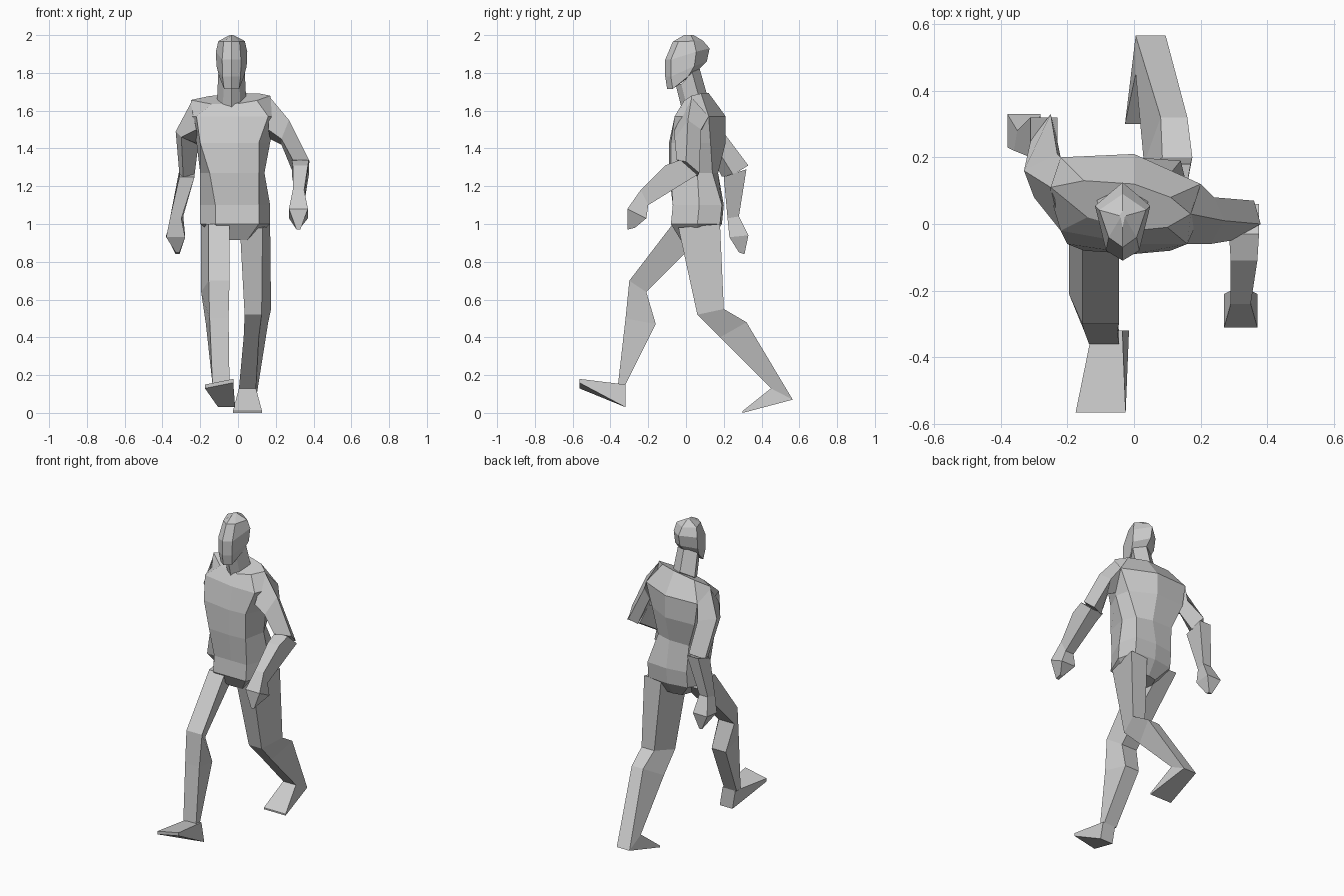
import bpy
import bmesh
from mathutils import Vector

default_cube = bpy.data.objects.get("Cube")
if default_cube:
    bpy.data.objects.remove(default_cube, do_unlink=True)

# One plain grey for the whole figure
grey = bpy.data.materials.new("plain_grey")
grey.use_nodes = True
colour = (.6, .6, .6, 1)
grey.diffuse_color = colour
grey.node_tree.nodes["Principled BSDF"].inputs["Base Color"].default_value = colour


def loft(name, rings):
    """Skin a series of equal point rings into a closed flat-shaded part."""
    bm = bmesh.new()
    loops = [[bm.verts.new(point) for point in ring] for ring in rings]
    count = len(loops[0])
    for lower, upper in zip(loops, loops[1:]):
        for i in range(count):
            j = (i + 1) % count
            bm.faces.new((lower[i], lower[j], upper[j], upper[i]))
    bm.faces.new(loops[0])
    bm.faces.new(loops[-1])
    bmesh.ops.recalc_face_normals(bm, faces=bm.faces)
    mesh = bpy.data.meshes.new(name)
    bm.to_mesh(mesh)
    bm.free()
    mesh.materials.append(grey)
    part = bpy.data.objects.new(name, mesh)
    bpy.context.collection.objects.link(part)


def box_section(front, back, half_width, tilt=0):
    """Four-cornered limb section from its front and back edge midpoints."""
    front, back = Vector(front), Vector(back)
    half = Vector((half_width, 0, tilt))
    return [front - half, front + half, back + half, back - half]


def hex_section(z_front, z_back, y_front, y_back, half_width):
    """Six-cornered head section with a narrow face and a single rear corner."""
    centre = -.034
    y_side = y_front + (y_back - y_front) * .7
    z_side = z_front + (z_back - z_front) * .7
    cheek = half_width * .6
    return [
        (centre, y_front, z_front),
        (centre + cheek, y_front + .03, z_front),
        (centre + half_width, y_side, z_side),
        (centre, y_back, z_back),
        (centre - half_width, y_side, z_side),
        (centre - cheek, y_front + .03, z_front),
    ]


def body_section(z, xs, ys, slope=0, lean=0):
    """Torso section, listed from the front centre round by the left side."""
    return [(x, y, z + slope * x + lean * y) for x, y in zip(xs, ys)]


# Torso: the crotch and the loins follow from the hip section
hips = body_section(1, (0, .11, .17, .14, 0, -.13, -.2, -.12),
                    (-.08, -.08, .06, .18, .19, .17, .04, -.08))
crotch = [(x * .45, y * .6 + .02, z - .085) for x, y, z in hips]
loins = [(x, y + .01, z + .1) for x, y, z in hips]
waist = body_section(1.27, (0, .11, .14, .1, 0, -.14, -.2, -.15),
                     (-.09, -.08, .06, .14, .17, .17, .07, -.08))
chest = body_section(1.43, (0, .11, .17, .15, 0, -.2, -.22, -.2),
                     (-.09, -.08, .04, .13, .21, .2, .08, -.06))
armpits = body_section(1.57, (0, .16, .2, .2, 0, -.22, -.25, -.22),
                       (-.06, -.06, .03, .12, .21, .2, .08, -.02))
shoulder_ridge = body_section(1.645, (0, .1, .17, .11, 0, -.15, -.25, -.14),
                              (-.02, -.01, .03, .08, .12, .13, .11, .02),
                              slope=.13, lean=.4)
loft("torso", [crotch, hips, loins, waist, chest, armpits, shoulder_ridge])

# Neck and head
neck_base = hex_section(1.6, 1.69, -.02, .11, .077)
neck_top = hex_section(1.74, 1.83, -.055, .07, .07)
loft("neck", [neck_base, neck_top])

jaw = hex_section(1.715, 1.81, -.1, .06, .066)
cheeks = hex_section(1.78, 1.86, -.11, .11, .08)
brow = hex_section(1.87, 1.93, -.11, .125, .083)
hairline = hex_section(1.965, 1.97, -.07, .09, .07)
crown = hex_section(2, 2, -.01, .04, .01)
loft("head", [jaw, cheeks, brow, hairline, crown])

# Left arm, swung forward: upper arm rings run top, back, inside, front
left_shoulder = [(.17, .03, 1.67), (.2, .12, 1.57), (.17, .04, 1.45), (.16, -.06, 1.5)]
left_biceps = [(.27, .01, 1.55), (.24, .08, 1.5), (.23, .04, 1.42), (.23, -.06, 1.45)]
left_elbow = [(.38, 0, 1.33), (.36, .07, 1.27), (.3, .06, 1.25), (.29, -.05, 1.34)]
loft("left_upper_arm", [left_shoulder, left_biceps, left_elbow])

left_bend = box_section((.33, -.03, 1.34), (.33, .06, 1.26), .045)
left_muscle = box_section((.33, -.11, 1.31), (.33, .01, 1.23), .04)
left_wrist = box_section((.32, -.24, 1.18), (.32, -.2, 1.1), .03)
left_knuckles = box_section((.32, -.31, 1.08), (.32, -.21, 1.03), .05)
left_fingertips = box_section((.32, -.31, .97), (.32, -.27, .98), .01)
loft("left_forearm", [left_bend, left_muscle, left_wrist])
loft("left_hand", [left_wrist, left_knuckles, left_fingertips])

# Right arm, swung back
right_shoulder = [(-.25, .11, 1.64), (-.22, .2, 1.57), (-.2, .12, 1.42), (-.22, -.02, 1.5)]
right_biceps = [(-.33, .16, 1.49), (-.23, .21, 1.47), (-.21, .15, 1.42), (-.3, .08, 1.46)]
right_elbow = [(-.31, .25, 1.26), (-.25, .33, 1.31), (-.23, .25, 1.26), (-.29, .19, 1.25)]
loft("right_upper_arm", [right_shoulder, right_biceps, right_elbow])

right_bend = box_section((-.27, .2, 1.25), (-.27, .32, 1.29), .04)
right_wrist = box_section((-.33, .22, 1.03), (-.32, .28, 1.04), .03)
right_knuckles = box_section((-.33, .23, .93), (-.33, .33, .94), .05)
right_fingertips = box_section((-.32, .28, .85), (-.32, .31, .84), .01)
loft("right_forearm", [right_bend, right_wrist])
loft("right_hand", [right_wrist, right_knuckles, right_fingertips])

# Left leg, trailing with the heel lifted
left_hip = box_section((.07, -.04, .98), (.11, .18, 1), .06)
left_knee = box_section((.08, .06, .52), (.13, .2, .55), .045)
left_calf = box_section((.07, .18, .4), (.12, .32, .48), .04)
left_ankle = box_section((.05, .45, .13), (.05, .565, .07), .045)
left_toes = box_section((.05, .3, .01), (.05, .3, 0), .077)
loft("left_leg", [left_hip, left_knee, left_calf, left_ankle])
loft("left_foot", [left_ankle, left_toes])

# Right leg, striding ahead with the toes lifted
right_hip = box_section((-.1, -.07, 1), (-.14, .15, 1), .055)
right_knee = box_section((-.1, -.3, .7), (-.14, -.21, .64), .055)
right_calf = box_section((-.1, -.32, .5), (-.12, -.16, .47), .05)
right_ankle = box_section((-.09, -.36, .15), (-.09, -.32, .15), .045)
right_heel = box_section((-.08, -.32, .15), (-.06, -.32, .03), .045)
right_toes = box_section((-.1, -.565, .165), (-.1, -.565, .145), .075, tilt=.015)
loft("right_leg", [right_hip, right_knee, right_calf, right_ankle])
loft("right_foot", [right_heel, right_toes])
